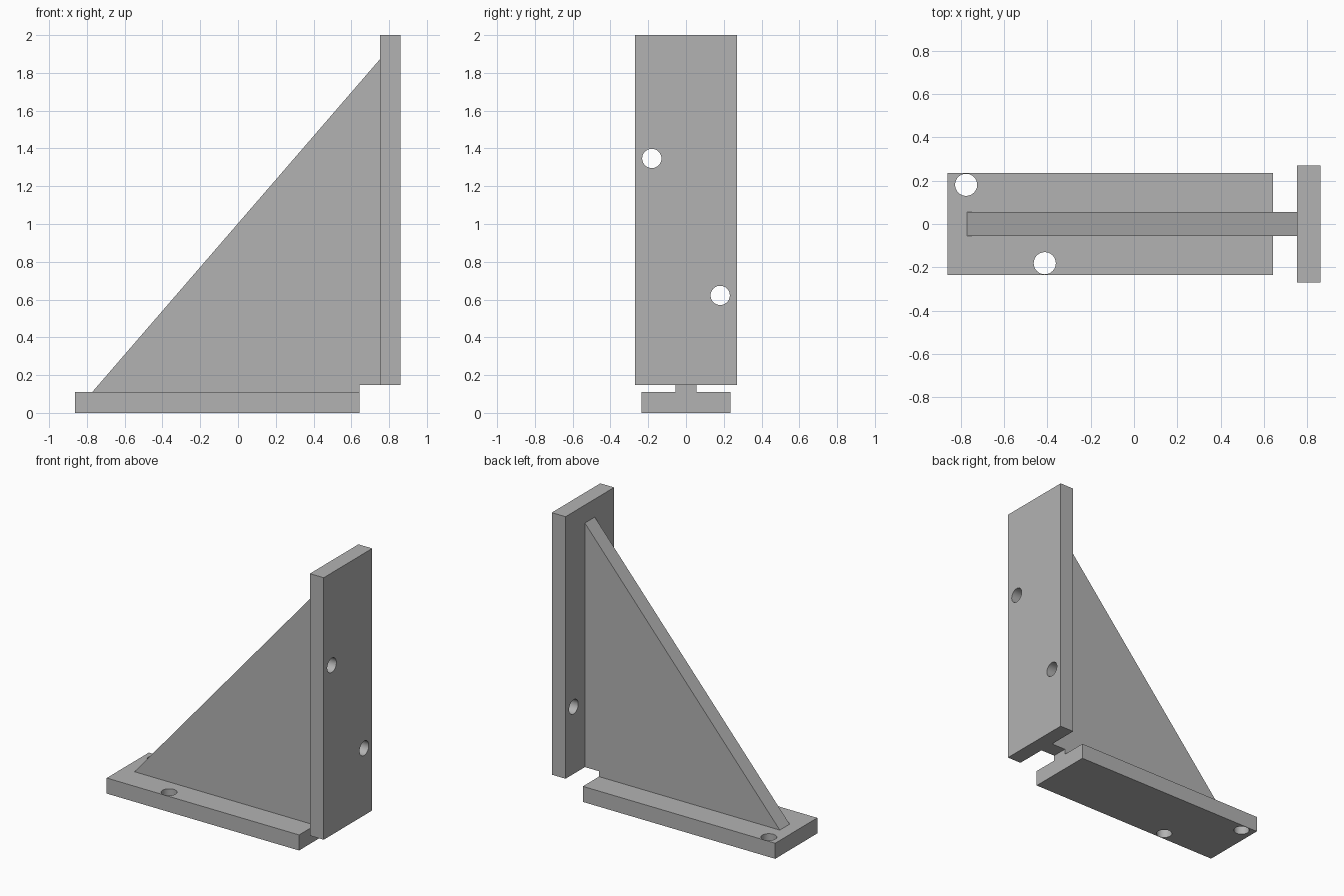
import bpy
import bmesh
import math
from mathutils import Vector

cube = bpy.data.objects.get("Cube")
if cube:
    bpy.data.objects.remove(cube, do_unlink=True)

grey = bpy.data.materials.new("plain grey")
grey.use_nodes = True
colour = (0.45, 0.45, 0.45, 1)
grey.diffuse_color = colour
grey.node_tree.nodes["Principled BSDF"].inputs["Base Color"].default_value = colour


def extrude_profile(name, profile, half_width):
    """Extrude an x-z outline symmetrically along y."""
    bm = bmesh.new()
    face = bm.faces.new([bm.verts.new((x, -half_width, z)) for x, z in profile])
    grown = bmesh.ops.extrude_face_region(bm, geom=[face])
    verts = [v for v in grown["geom"] if isinstance(v, bmesh.types.BMVert)]
    bmesh.ops.translate(bm, verts=verts, vec=Vector((0, 2 * half_width, 0)))
    bmesh.ops.recalc_face_normals(bm, faces=bm.faces)
    mesh = bpy.data.meshes.new(name)
    bm.to_mesh(mesh)
    bm.free()
    mesh.materials.append(grey)
    obj = bpy.data.objects.new(name, mesh)
    bpy.context.collection.objects.link(obj)
    return obj


def block(name, x0, x1, z0, z1, half_width):
    return extrude_profile(name, [(x0, z0), (x1, z0), (x1, z1), (x0, z1)], half_width)


def drill(target, centres, rotation):
    """Cut round bolt holes through a plate."""
    for i, centre in enumerate(centres):
        bpy.ops.mesh.primitive_cylinder_add(
            vertices=48, radius=0.051, depth=0.4, location=centre, rotation=rotation)
        cutter = bpy.context.object
        cutter.name = f"{target.name}_hole_cutter_{i + 1}"
        cutter.data.materials.append(grey)
        cutter.hide_render = True
        cutter.hide_set(True)
        cut = target.modifiers.new(f"bolt hole {i + 1}", "BOOLEAN")
        cut.operation = "DIFFERENCE"
        cut.solver = "EXACT"
        cut.object = cutter
    # Smooth hole walls, sharp rims
    bpy.ops.object.select_all(action="DESELECT")
    target.select_set(True)
    bpy.context.view_layer.objects.active = target
    for cut in list(target.modifiers):
        cutter = cut.object
        bpy.ops.object.modifier_apply(modifier=cut.name)
        bpy.data.objects.remove(cutter, do_unlink=True)
    bpy.ops.object.shade_smooth_by_angle(angle=math.radians(30))


# Horizontal foot plate
base = block("base_plate", -0.862, 0.642, 0, 0.11, 0.235)
drill(base, [(-0.775, 0.181, 0.055), (-0.412, -0.181, 0.055)], (0, 0, 0))

# Vertical mounting plate
upright = block("upright_plate", 0.752, 0.86, 0.148, 2, 0.271)
drill(upright, [(0.806, -0.181, 1.347), (0.806, 0.181, 0.622)], (0, math.pi / 2, 0))

# Triangular web joining the plates, with a notch at the inner corner
extrude_profile("gusset_web", [(-0.772, 0.11), (0.642, 0.11), (0.642, 0.148),
                               (0.752, 0.148), (0.752, 1.873)], 0.055)
